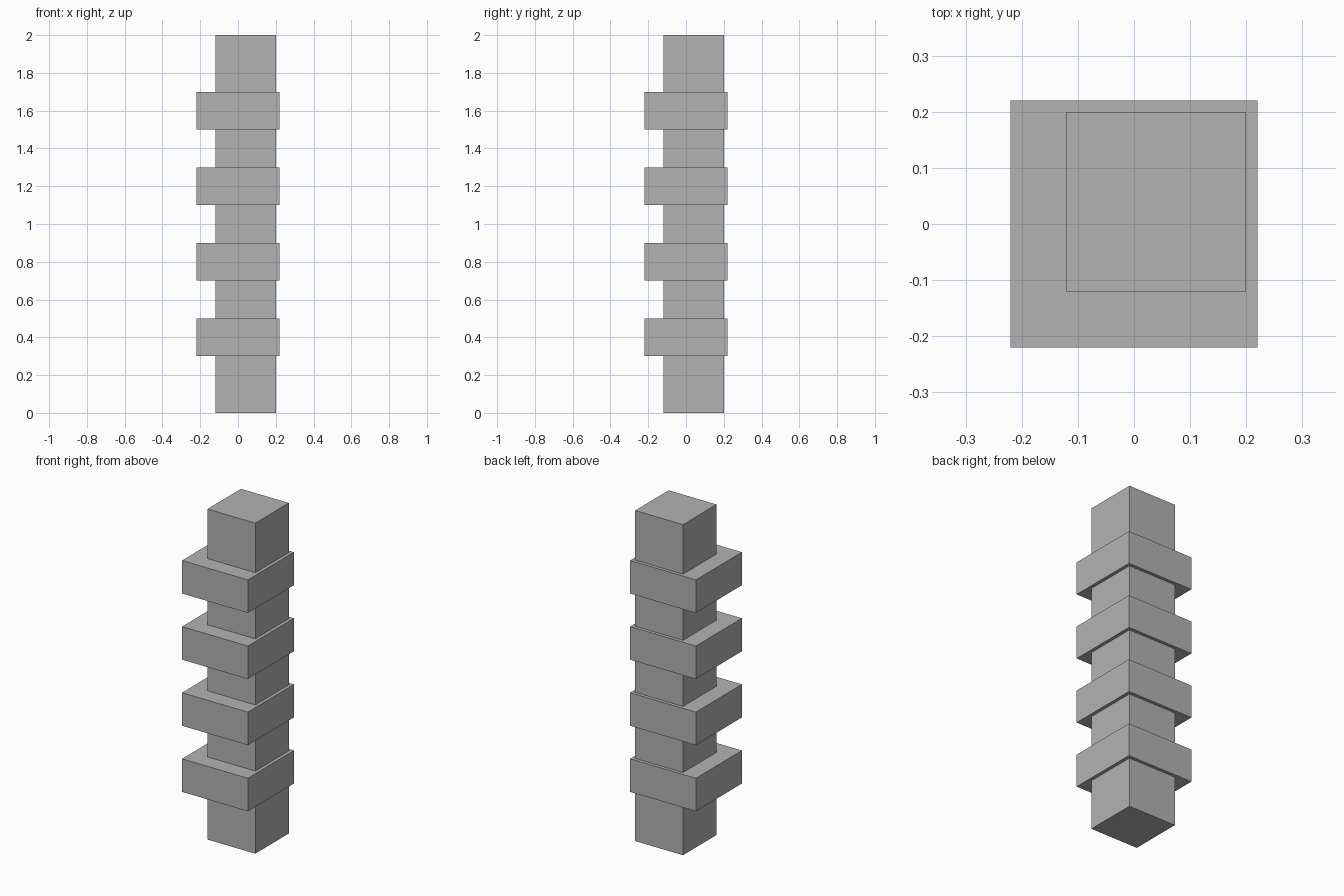
import bpy

cube = bpy.data.objects.get("Cube")
if cube:
    bpy.data.objects.remove(cube, do_unlink=True)

# Single grey for the whole model
grey = bpy.data.materials.new("stone_grey")
grey.use_nodes = True
colour = (0.45, 0.45, 0.45, 1)
grey.diffuse_color = colour
grey.node_tree.nodes["Principled BSDF"].inputs["Base Color"].default_value = colour


def box(name, centre, size):
    bpy.ops.mesh.primitive_cube_add(size=1, location=centre)
    obj = bpy.context.object
    obj.name = name
    obj.scale = size
    bpy.ops.object.transform_apply(location=False, rotation=False, scale=True)
    obj.data.materials.append(grey)
    return obj


# Square shaft, set off-centre inside the collars
box("shaft", (0.04, 0.04, 1), (0.32, 0.32, 2))

# Four evenly spaced collars
for i in range(4):
    box(f"collar_{i + 1}", (0, 0, 0.4 + 0.4 * i), (0.44, 0.44, 0.2))
